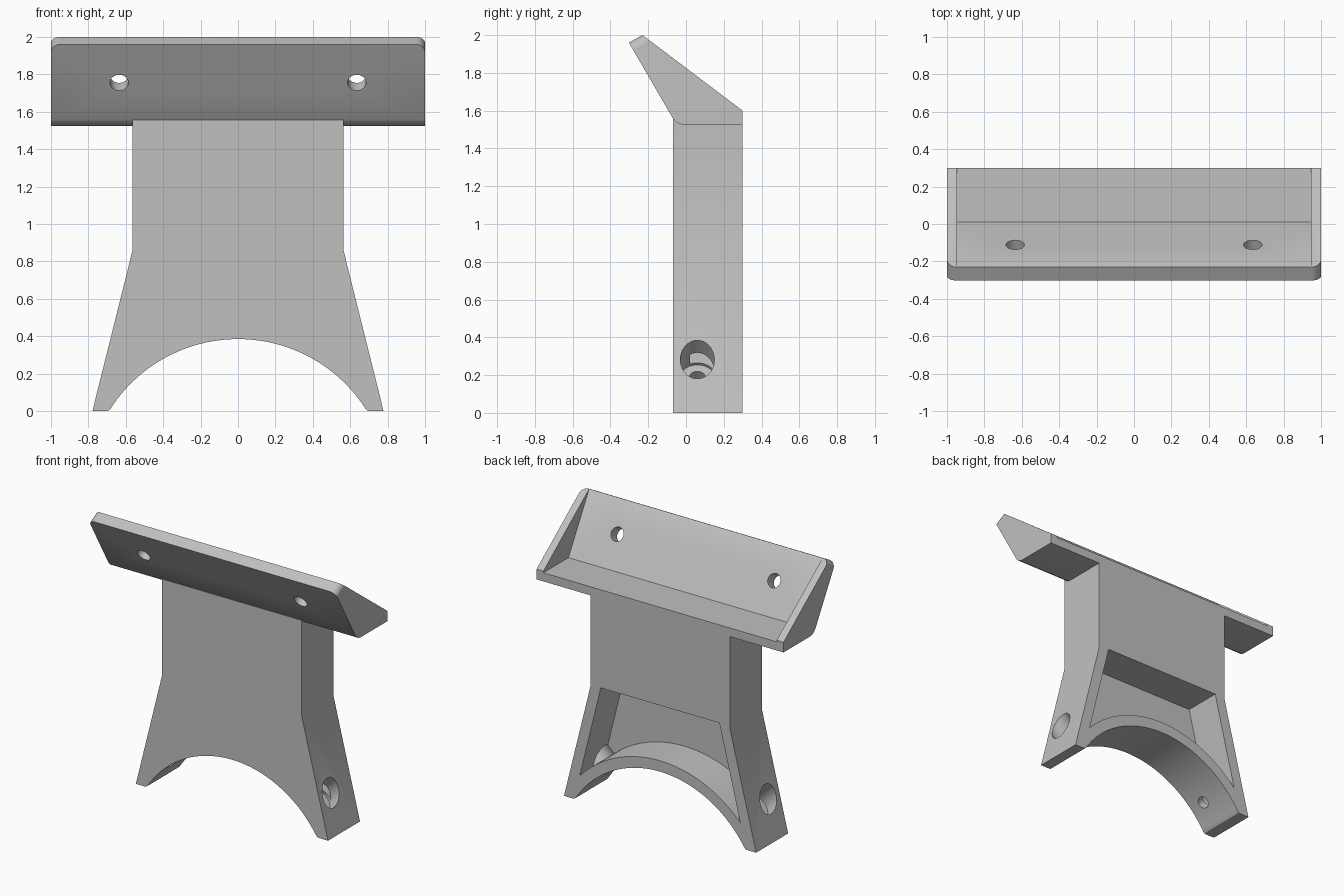
import bpy, bmesh, math
from mathutils import Vector

cube = bpy.data.objects.get("Cube")
if cube:
    bpy.data.objects.remove(cube, do_unlink=True)

grey = bpy.data.materials.new("light_grey")
grey.use_nodes = True
COLOUR = (0.53, 0.53, 0.53, 1)
grey.diffuse_color = COLOUR
grey.node_tree.nodes["Principled BSDF"].inputs["Base Color"].default_value = COLOUR


def finish(name, bm):
    bmesh.ops.recalc_face_normals(bm, faces=bm.faces)
    mesh = bpy.data.meshes.new(name)
    bm.to_mesh(mesh)
    bm.free()
    mesh.materials.append(grey)
    obj = bpy.data.objects.new(name, mesh)
    bpy.context.collection.objects.link(obj)
    return obj


def prism(points, offset):
    """Extrude a closed outline of 3D points by an offset."""
    bm = bmesh.new()
    face = bm.faces.new([bm.verts.new(p) for p in points])
    grown = bmesh.ops.extrude_face_region(bm, geom=[face])["geom"]
    verts = [g for g in grown if isinstance(g, bmesh.types.BMVert)]
    bmesh.ops.translate(bm, verts=verts, vec=offset)
    return bm


def front_prism(outline, y0, y1):
    return prism([(x, y0, z) for x, z in outline], (0, y1 - y0, 0))


def side_prism(outline, half):
    return prism([(-half, y, z) for y, z in outline], (2 * half, 0, 0))


def rod(start, end, radius):
    """Cylinder cutter between two points."""
    start, end = Vector(start), Vector(end)
    bm = bmesh.new()
    bmesh.ops.create_cone(bm, cap_ends=True, segments=40, radius1=radius,
                          radius2=radius, depth=(end - start).length)
    bm.transform((end - start).to_track_quat('Z', 'Y').to_matrix().to_4x4())
    bmesh.ops.translate(bm, verts=bm.verts, vec=(start + end) / 2)
    return finish("cutter", bm)


def cut(obj, cutters):
    bpy.context.view_layer.objects.active = obj
    for cutter in cutters:
        mod = obj.modifiers.new("cut", 'BOOLEAN')
        mod.operation, mod.solver, mod.object = 'DIFFERENCE', 'EXACT', cutter
        bpy.ops.object.modifier_apply(modifier=mod.name)
        bpy.data.objects.remove(cutter, do_unlink=True)


def smooth(obj):
    bpy.ops.object.select_all(action='DESELECT')
    obj.select_set(True)
    bpy.context.view_layer.objects.active = obj
    bpy.ops.object.shade_smooth_by_angle(angle=math.radians(25))


def mirrored(half):
    return half + [(-x, z) for x, z in reversed(half)]


# Arch shared by the underside and the rim of the rear pocket
CENTRE, ARCH, RIM = -0.425, 0.81, 0.89


def arc(radius, end_x, steps=48):
    a = math.asin(end_x / radius)
    angles = [a - 2 * a * i / steps for i in range(steps + 1)]
    return [(radius * math.sin(t), CENTRE + radius * math.cos(t)) for t in angles]


# Upright body with flared legs and an arched underside
BACK, FRONT = 0.3, -0.07
legs = mirrored([(-0.705, 0), (-0.778, 0), (-0.565, 0.855), (-0.565, 1.555)])
foot = [(0.692, 0.003), (0.682, 0.012)]
outline = legs + foot + arc(ARCH, 0.67) + [(-x, z) for x, z in reversed(foot)]
body = finish("upright_body", front_prism(outline, FRONT, BACK))

# Rear pocket, then the stepped screw bores aimed at the arch centre
pocket = arc(RIM, 0.65) + [(-0.48, 0.87), (0.48, 0.87)]
cutters = [finish("cutter", front_prism(pocket, 0.02, 0.5))]
for side in (-1, 1):
    def along(r):
        d = r * math.sqrt(0.5)
        return (side * d, 0.06, CENTRE + d)
    cutters += [rod(along(0.87), along(1.2), 0.09),
                rod(along(0.7), along(0.9), 0.042)]
cut(body, cutters)
smooth(body)

# Tilted mounting head, with a rounded lower front edge
lower = [(0.3, 1.525), (-0.01, 1.525), (-0.032, 1.529), (-0.052, 1.54), (-0.07, 1.56)]
head_bm = side_prism([(-0.302, 1.96), (-0.23, 2.0), (0.3, 1.6)] + lower, 1.0)
corners = [e for e in head_bm.edges
           if all(v.co.z > 1.9 for v in e.verts)
           and abs(e.verts[0].co.x - e.verts[1].co.x) < 0.01]
bmesh.ops.bevel(head_bm, geom=corners, offset=0.05, segments=8,
                profile=0.5, affect='EDGES')
head = finish("mounting_head", head_bm)

# Open tray between the end cheeks and two holes through the tilted plate
tray = [(-0.288, 2.1), (0.01, 1.588), (0.5, 1.588), (0.5, 2.1)]
cutters = [finish("cutter", side_prism(tray, 0.945))]
for x in (-0.635, 0.635):
    cutters.append(rod((x, -0.27, 1.705), (x, -0.01, 1.855), 0.049))
cut(head, cutters)
smooth(head)
